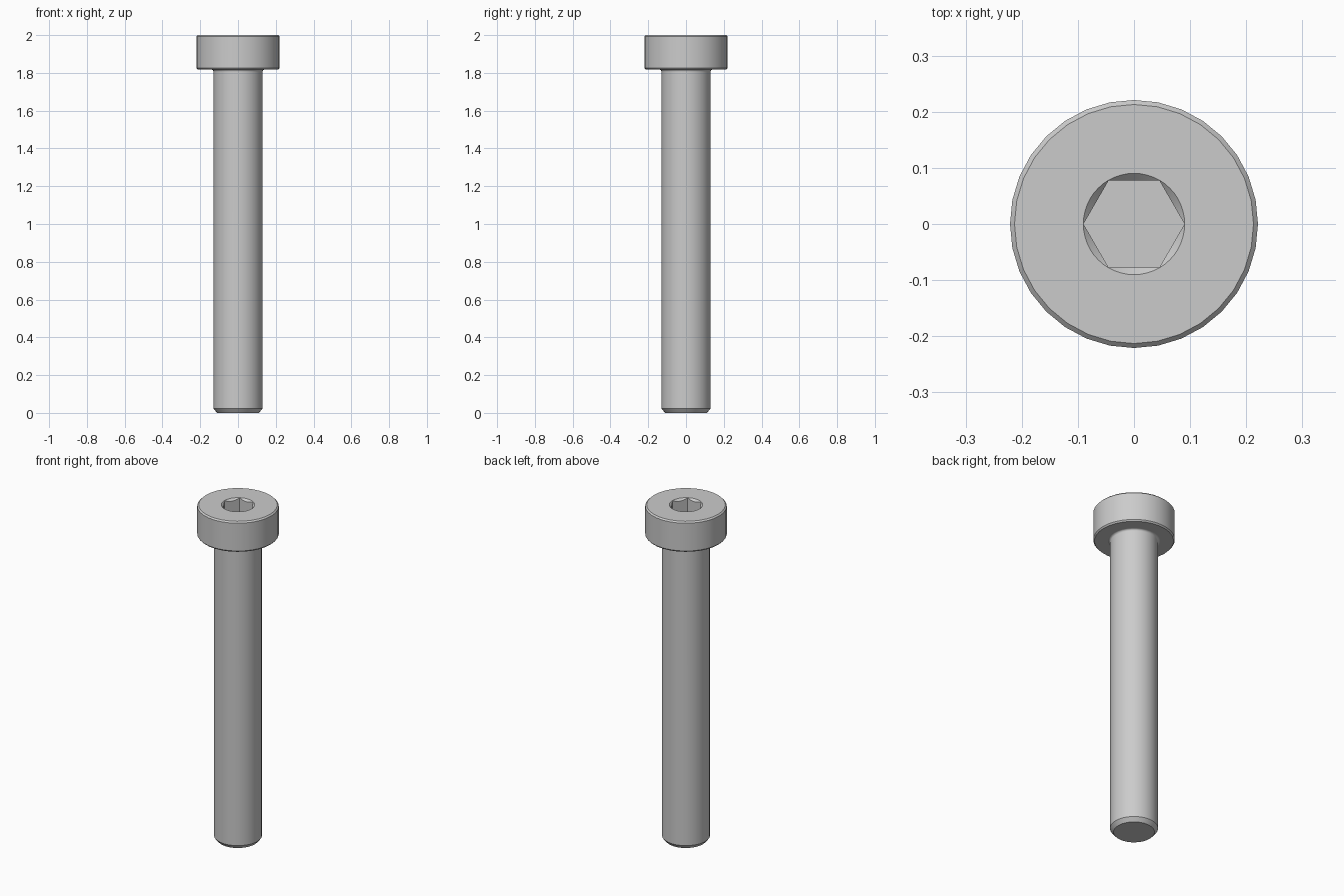
import bpy, bmesh
from math import pi, sin, cos, radians, tan

if "Cube" in bpy.data.objects:
    bpy.data.objects.remove(bpy.data.objects["Cube"])

SIDES = 32          # facets around head and shank
SOCKET_SIDES = 48   # points around the socket, a multiple of six
HEAD_R, HEAD_BASE, TOP = 0.221, 1.818, 2.0
SHANK_R, FILLET = 0.13, 0.012
HEX_R, SOCKET_FLOOR = 0.09, 1.86

steel = bpy.data.materials.new("steel grey")
steel.use_nodes = True
colour = (0.6, 0.6, 0.6, 1)
steel.diffuse_color = colour
steel.node_tree.nodes["Principled BSDF"].inputs["Base Color"].default_value = colour

bm = bmesh.new()


def ring(count, radius, height):
    """Ring of vertices; radius and height are functions of the angle."""
    angles = [2 * pi * i / count for i in range(count)]
    return [bm.verts.new((radius(a) * cos(a), radius(a) * sin(a), height(a)))
            for a in angles]


def loft(rings):
    """Join successive rings with quads."""
    for low, high in zip(rings, rings[1:]):
        for i in range(len(low)):
            j = (i + 1) % len(low)
            bm.faces.new((low[i], low[j], high[j], high[i]))


def loop_edges(verts):
    return [bm.edges.get((v, verts[i - 1])) for i, v in enumerate(verts)]


# Shank with chamfered tip, rounded neck, then chamfered head
profile = [(0.111, 0), (SHANK_R, 0.023)]
for step in range(6):
    a = step * pi / 10
    profile.append((SHANK_R + FILLET * (1 - cos(a)),
                    HEAD_BASE - FILLET * (1 - sin(a))))
profile += [(HEAD_R - 0.007, HEAD_BASE), (HEAD_R, HEAD_BASE + 0.008),
            (HEAD_R, TOP - 0.008), (HEAD_R - 0.008, TOP)]
body = [ring(SIDES, lambda a, r=r: r, lambda a, z=z: z) for r, z in profile]
loft(body)
bm.faces.new(body[0])


# Hexagonal socket with a conical lead-in
def hex_radius(a):
    return HEX_R * cos(pi / 6) / cos(a % (pi / 3) - pi / 6)


def lead_in(a):
    return TOP - 0.0003 - (HEX_R - hex_radius(a)) * tan(radians(45))


mouth = ring(SOCKET_SIDES, lambda a: HEX_R + 0.0003, lambda a: TOP)
socket = [mouth, ring(SOCKET_SIDES, hex_radius, lead_in),
          ring(SOCKET_SIDES, hex_radius, lambda a: SOCKET_FLOOR)]
loft(socket)
bm.faces.new(socket[-1])

# Flat top of the head, around the socket
bmesh.ops.triangle_fill(bm, use_beauty=True, normal=(0, 0, 1),
                        edges=loop_edges(body[-1]) + loop_edges(mouth))
bmesh.ops.recalc_face_normals(bm, faces=bm.faces)

mesh = bpy.data.meshes.new("socket_screw")
bm.to_mesh(mesh)
bm.free()
mesh.materials.append(steel)
screw = bpy.data.objects.new("socket_screw", mesh)
bpy.context.collection.objects.link(screw)

# Smooth round surfaces, crisp edges
bpy.ops.object.select_all(action="DESELECT")
screw.select_set(True)
bpy.context.view_layer.objects.active = screw
bpy.ops.object.shade_smooth_by_angle(angle=radians(25))
weighted = screw.modifiers.new("weighted_normals", "WEIGHTED_NORMAL")
weighted.keep_sharp = True
